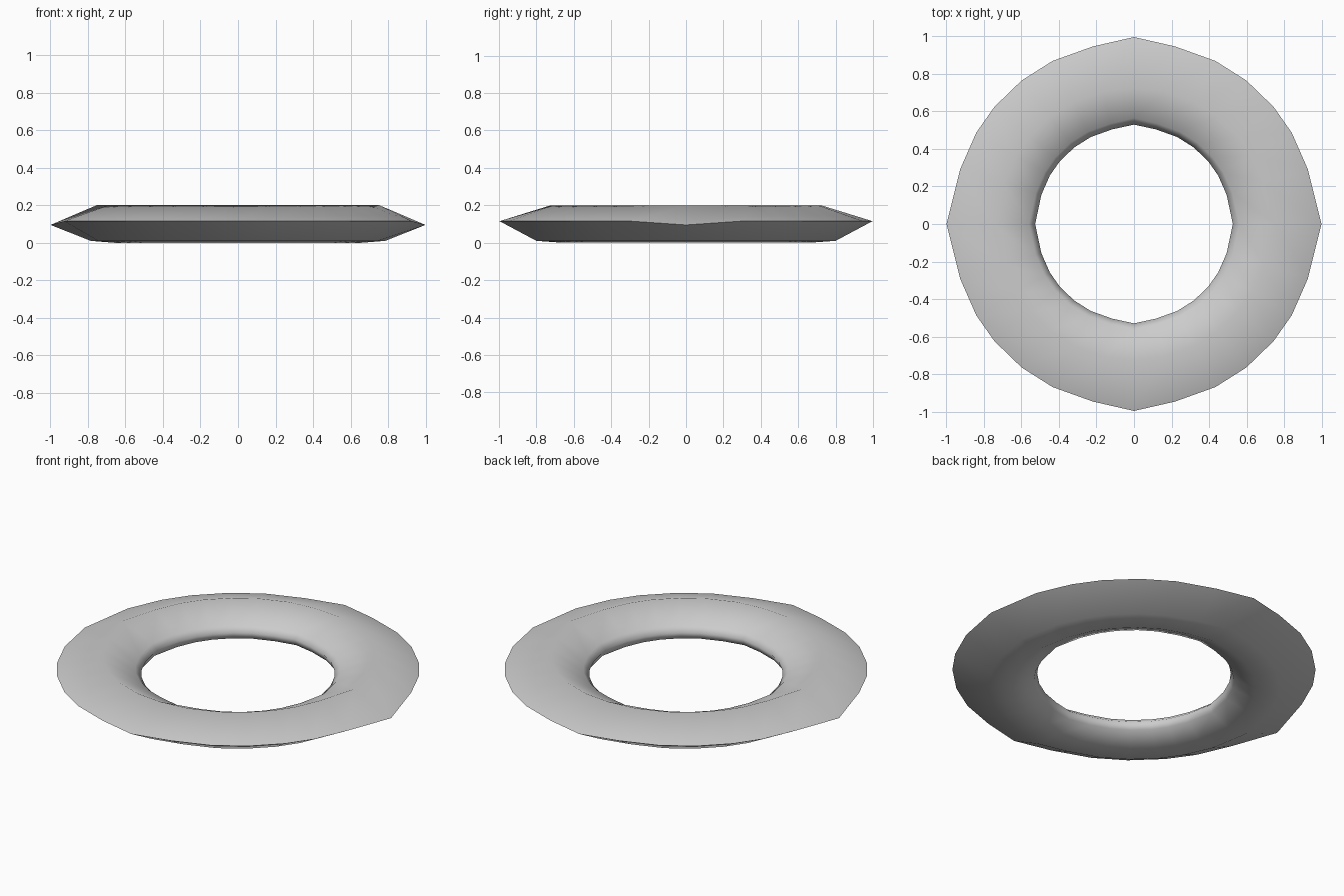
import bpy
import bmesh
from math import radians, cos, sin

cube = bpy.data.objects.get("Cube")
if cube:
    bpy.data.objects.remove(cube)

# Plain grey material
grey = bpy.data.materials.new("light grey")
grey.use_nodes = True
colour = (0.6, 0.6, 0.6, 1)
grey.diffuse_color = colour
grey.node_tree.nodes["Principled BSDF"].inputs["Base Color"].default_value = colour

# Uneven spacing of one quarter turn, mirrored to a full turn
QUARTER = [0, 17.5, 30, 40, 52, 63.5, 77, 90]
HALF = QUARTER + [180 - a for a in QUARTER[-2::-1]]
TURN = HALF + [180 + a for a in HALF[1:-1]]

# Cross-section loops: radius on x, between the axes, on y, then height on x and elsewhere
LOOPS = [
    (1.0, 0.972, 0.997, 0.095, 0.115),    # outer rim
    (0.754, 0.725, 0.723, 0.2, 0.2),      # upper crest
    (0.56, 0.55, 0.565, 0.12, 0.12),      # foot of the inner slope
    (0.527, 0.518, 0.53, 0.09, 0.09),     # inner wall
    (0.545, 0.535, 0.545, 0.05, 0.05),    # lower inner edge
    (0.66, 0.65, 0.66, 0.0, 0.0),         # underside
    (0.785, 0.78, 0.8, 0.01, 0.01),       # lower outer crest
]


def add_loop(bm, rx, mid, ry, zx, z):
    """Make one closed row of points around the ring."""
    row = []
    for angle in TURN:
        on_x, on_y = angle % 180 == 0, angle % 180 == 90
        radius = rx if on_x else ry if on_y else mid
        a = radians(angle)
        row.append(bm.verts.new((radius * cos(a), radius * sin(a), zx if on_x else z)))
    return row


# Ring body
bm = bmesh.new()
rows = [add_loop(bm, *spec) for spec in LOOPS]
count = len(TURN)
for i, row in enumerate(rows):
    following = rows[(i + 1) % len(rows)]
    for j in range(count):
        k = (j + 1) % count
        bm.faces.new((row[j], row[k], following[k], following[j]))
bmesh.ops.recalc_face_normals(bm, faces=bm.faces)
mesh = bpy.data.meshes.new("ring")
bm.to_mesh(mesh)
bm.free()
mesh.materials.append(grey)
ring = bpy.data.objects.new("ring", mesh)
bpy.context.collection.objects.link(ring)

# Smooth flanks with a sharp outer rim
for other in bpy.context.selected_objects:
    other.select_set(False)
ring.select_set(True)
bpy.context.view_layer.objects.active = ring
bpy.ops.object.shade_smooth_by_angle(angle=radians(80))
